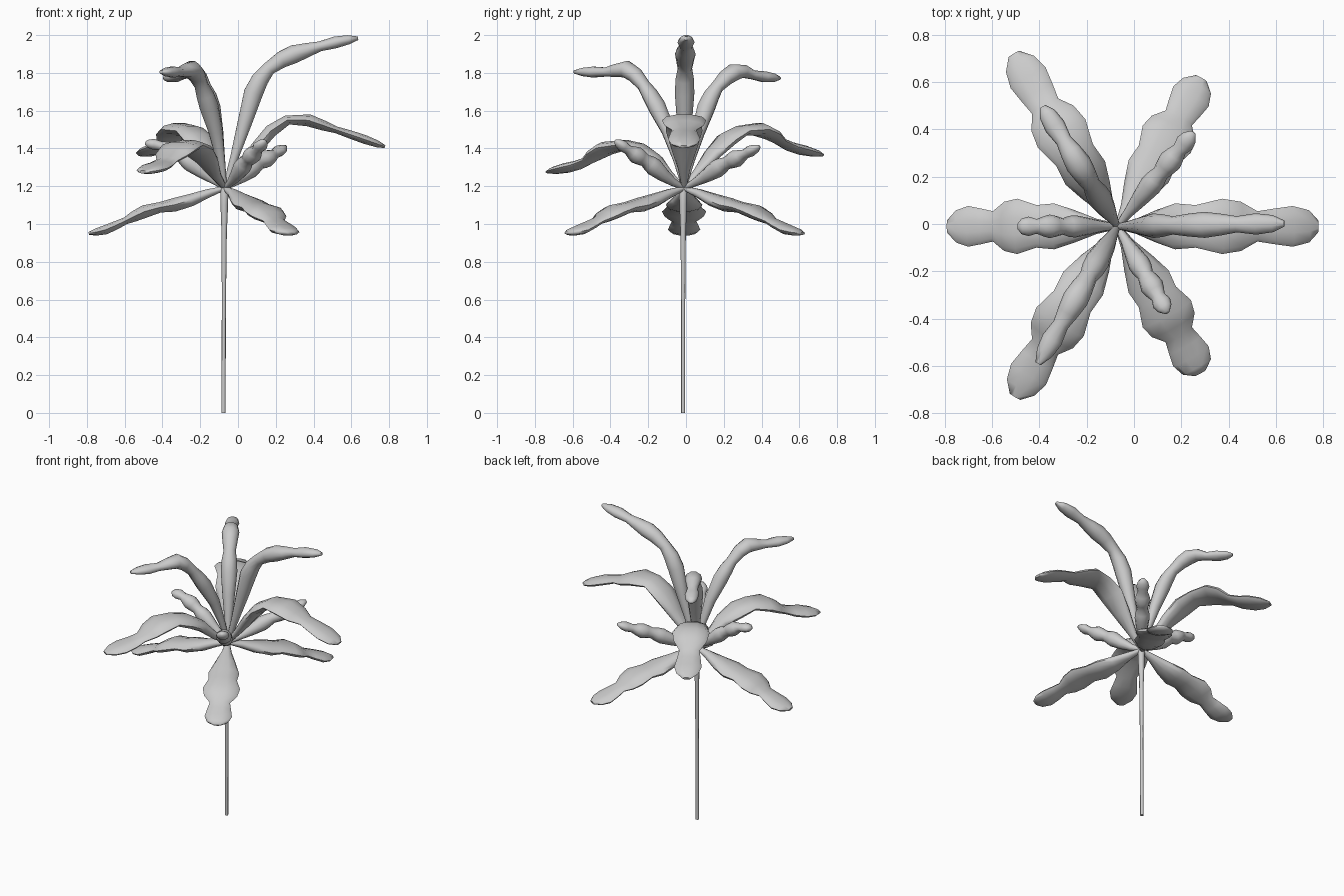
import bpy, bmesh
from math import cos, sin, pi, radians
from mathutils import Vector

cube = bpy.data.objects.get("Cube")
if cube:
    bpy.data.objects.remove(cube)

grey = bpy.data.materials.new("plain_grey")
grey.use_nodes = True
grey.diffuse_color = (0.6, 0.6, 0.6, 1)
grey.node_tree.nodes["Principled BSDF"].inputs["Base Color"].default_value = grey.diffuse_color

CROWN = Vector((-0.07, -0.01, 1.19))

# Lobed outlines: share of length, half width, half thickness
BROAD = [(0, .012, .012), (.12, .032, .024), (.25, .068, .035), (.37, .097, .038),
         (.47, .09, .029), (.58, .117, .036), (.66, .104, .03), (.73, .064, .02),
         (.8, .075, .024), (.88, .086, .026), (.95, .068, .02), (1, .026, .008)]
SLENDER = [(0, .011, .011), (.15, .022, .022), (.3, .036, .036), (.44, .047, .048),
           (.51, .044, .043), (.57, .035, .034), (.64, .044, .042), (.7, .05, .046),
           (.76, .042, .036), (.82, .031, .025), (.89, .041, .03), (.95, .033, .023),
           (1, .012, .009)]


def tube(name, rings):
    """Skin a list of vertex rings and close both ends."""
    bm = bmesh.new()
    loops = [[bm.verts.new(p) for p in ring] for ring in rings]
    for a, b in zip(loops, loops[1:]):
        for i in range(len(a)):
            j = (i + 1) % len(a)
            bm.faces.new((a[i], a[j], b[j], b[i]))
    bm.faces.new(loops[0])
    bm.faces.new(loops[-1])
    bmesh.ops.recalc_face_normals(bm, faces=bm.faces)
    mesh = bpy.data.meshes.new(name)
    bm.to_mesh(mesh)
    bm.free()
    mesh.materials.append(grey)
    obj = bpy.data.objects.new(name, mesh)
    bpy.context.collection.objects.link(obj)
    bpy.ops.object.select_all(action='DESELECT')
    obj.select_set(True)
    bpy.context.view_layer.objects.active = obj
    bpy.ops.object.shade_smooth_by_angle(angle=radians(70))


def ellipse(centre, across, up, sides):
    turns = [2 * pi * k / sides for k in range(sides)]
    return [centre + across * cos(a) + up * sin(a) for a in turns]


def smooth_path(points, steps=12):
    """Dense Catmull-Rom curve through the control points."""
    p = [points[0] * 2 - points[1]] + points + [points[-1] * 2 - points[-2]]
    out = []
    for a, b, c, d in zip(p, p[1:], p[2:], p[3:]):
        for k in range(steps):
            t = k / steps
            out.append(b + (c - a) * (t / 2) + (a * 2 - b * 5 + c * 4 - d) * (t * t / 2)
                       + (b * 3 - a - c * 3 + d) * (t ** 3 / 2))
    return out + [points[-1]]


def at_share(path, share):
    """Point and direction at a share of the path length."""
    lengths = [(b - a).length for a, b in zip(path, path[1:])]
    left = share * sum(lengths)
    for a, b, size in zip(path, path[1:], lengths):
        if left <= size:
            break
        left -= size
    return a.lerp(b, min(left / size, 1)), (b - a).normalized()


def leaf(name, azimuth, points, lobes, wide=1, thick=1):
    """Sweep a lobed outline along (reach, height) points."""
    out = Vector((cos(radians(azimuth)), sin(radians(azimuth)), 0))
    side = Vector((-out.y, out.x, 0))
    ground = Vector((CROWN.x, CROWN.y, 0))
    controls = [CROWN] + [ground + out * r + Vector((0, 0, z)) for r, z in points]
    path = smooth_path(controls)
    rings = []
    for share, w, t in lobes:
        centre, along = at_share(path, share)
        rings.append(ellipse(centre, side * (w * wide), along.cross(side) * (t * thick), 10))
    tube(name, rings)


# Drooping lower leaves
droop = [(.08, 1.165), (.23, 1.11), (.4, 1.075), (.53, 1.015), (.63, .97), (.72, .95)]
for azimuth, label in ((180, "right"), (60.5, "back"), (-60.5, "front")):
    leaf("lower_leaf_" + label, azimuth, droop, BROAD)

# Broad arching leaves
leaf("arching_leaf_left", 0, [(.12, 1.34), (.22, 1.47), (.32, 1.545), (.4, 1.56),
     (.57, 1.505), (.72, 1.455), (.86, 1.405)], BROAD, 1, .95)
leaf("arching_leaf_back", 121, [(.13, 1.32), (.24, 1.43), (.39, 1.505), (.52, 1.48),
     (.64, 1.415), (.85, 1.365)], BROAD)
leaf("arching_leaf_front", 239, [(.11, 1.27), (.22, 1.365), (.39, 1.42), (.51, 1.385),
     (.63, 1.32), (.84, 1.275)], BROAD)

# Tall slender leaves
leaf("tall_leaf_left", 1, [(.09, 1.48), (.15, 1.69), (.22, 1.81), (.32, 1.88),
     (.45, 1.925), (.6, 1.965), (.715, 1.985)], SLENDER, 1.1, 1.1)
leaf("tall_leaf_back", 122, [(.06, 1.4), (.13, 1.6), (.21, 1.73), (.33, 1.81),
     (.45, 1.785), (.61, 1.77)], SLENDER, 1.1)
leaf("tall_leaf_front", 240, [(.03, 1.3), (.1, 1.5), (.22, 1.7), (.34, 1.815),
     (.46, 1.805), (.67, 1.805)], SLENDER, 1.1)

# Short inner leaves
leaf("inner_leaf_right", 180, [(.1, 1.26), (.22, 1.35), (.33, 1.41), (.43, 1.43)], SLENDER)
leaf("inner_leaf_back", 51, [(.12, 1.24), (.26, 1.31), (.39, 1.36), (.51, 1.41)], SLENDER)
leaf("inner_leaf_front", -60, [(.1, 1.24), (.21, 1.32), (.32, 1.38), (.42, 1.44)], SLENDER)

# Thin stem that thickens under the crown
stem = [(0, .011), (.6, .011), (.95, .014), (1.1, .02), (1.18, .022), (1.22, .01)]
tube("stem", [ellipse(Vector((-.077 + z * .004, -.015, z)), Vector((r, 0, 0)),
                      Vector((0, r, 0)), 8) for z, r in stem])
